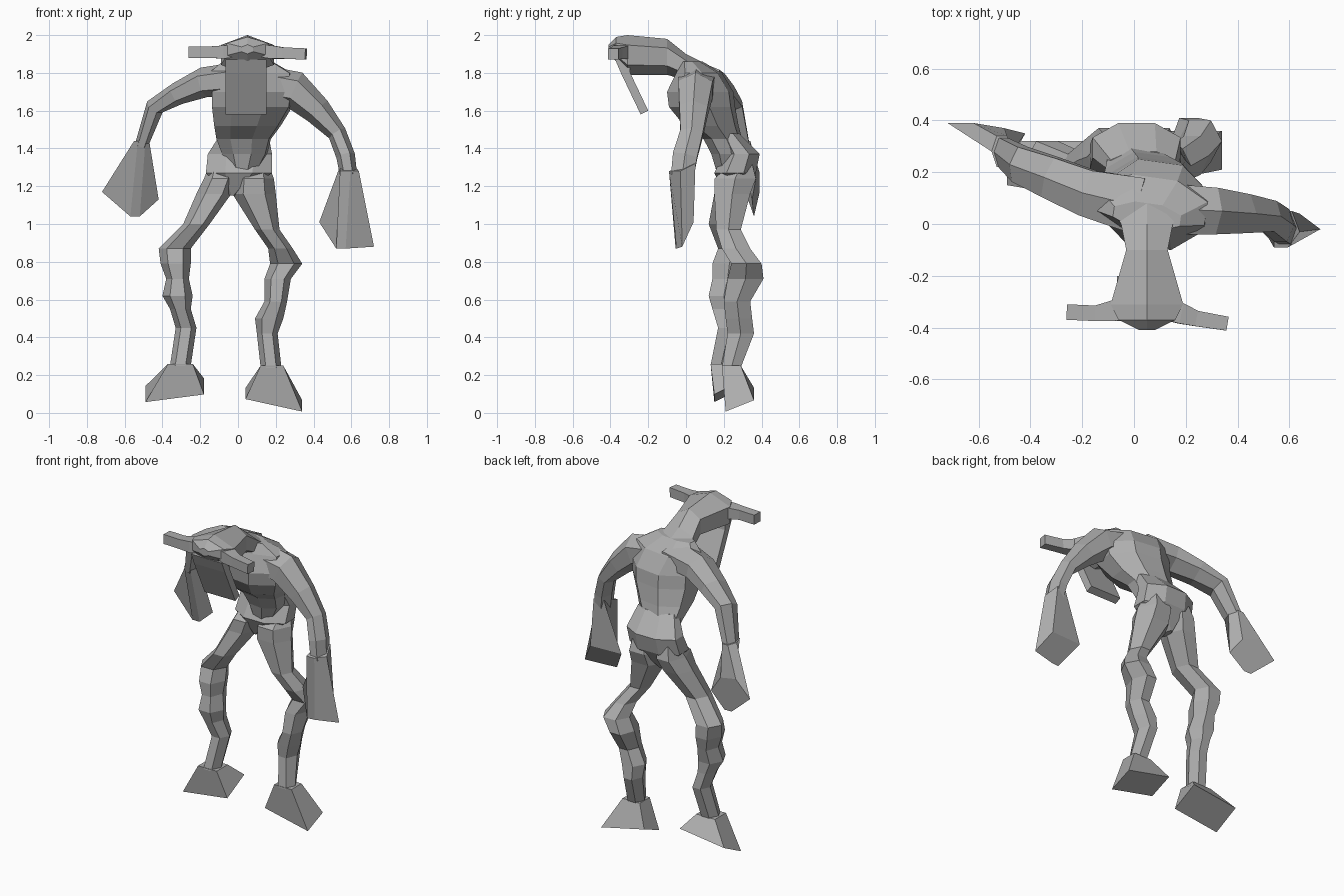
import bpy
import bmesh
from math import cos, sin, pi, radians
from mathutils import Vector

if "Cube" in bpy.data.objects:
    bpy.data.objects.remove(bpy.data.objects["Cube"], do_unlink=True)

GREY = (0.42, 0.42, 0.42, 1.0)
clay = bpy.data.materials.new("plain_grey")
clay.use_nodes = True
clay.diffuse_color = GREY
clay.node_tree.nodes["Principled BSDF"].inputs["Base Color"].default_value = GREY


def unit_ring(sides, point_front=False):
    """Regular polygon stretched to fill the square from -1 to 1."""
    start = -pi / 2 + (0 if point_front else pi / sides)
    angles = [start + 2 * pi * k / sides for k in range(sides)]
    xs, ys = [cos(a) for a in angles], [sin(a) for a in angles]

    def fill(values):
        low, high = min(values), max(values)
        return [2 * (v - low) / (high - low) - 1 for v in values]
    return list(zip(fill(xs), fill(ys)))


def level_ring(x0, x1, y0, y1, z, sides=6, twist=0, tilt=(0, 0), point_front=False):
    """Horizontal section given by its extents, optionally turned and sloped."""
    ring, t = [], radians(twist)
    for u, v in unit_ring(sides, point_front):
        px, py = u * (x1 - x0) / 2, v * (y1 - y0) / 2
        dx, dy = px * cos(t) - py * sin(t), px * sin(t) + py * cos(t)
        ring.append(Vector(((x0 + x1) / 2 + dx, (y0 + y1) / 2 + dy,
                            z + dx * tilt[0] + dy * tilt[1])))
    return ring


def upright_ring(x0, x1, z0, z1, y, sides=6):
    """Vertical section facing front, with a ridge at top and bottom."""
    flat = level_ring(x0, x1, z0, z1, y, sides, point_front=True)
    return [Vector((p.x, p.z, p.y)) for p in flat]


def path_rings(path, sides=6):
    """Sections square to a path of (x, y, z, half width, half depth)."""
    points = [Vector(p[:3]) for p in path]
    rings = []
    for i, (x, y, z, wide, deep) in enumerate(path):
        along = (points[min(i + 1, len(path) - 1)] - points[max(i - 1, 0)]).normalized()
        across = along.cross(Vector((0, 1, 0))).normalized()
        depth = across.cross(along)
        rings.append([points[i] + across * u * wide + depth * v * deep
                      for u, v in unit_ring(sides)])
    return rings


def skin(name, rings):
    """Closed flat-shaded solid through matching sections."""
    bm = bmesh.new()
    loops = [[bm.verts.new(p) for p in ring] for ring in rings]
    for a, b in zip(loops, loops[1:]):
        for k in range(len(a)):
            n = (k + 1) % len(a)
            bm.faces.new((a[k], a[n], b[n], b[k]))
    bm.faces.new(loops[0])
    bm.faces.new(loops[-1])
    bmesh.ops.recalc_face_normals(bm, faces=bm.faces)
    mesh = bpy.data.meshes.new(name)
    bm.to_mesh(mesh)
    bm.free()
    mesh.materials.append(clay)
    part = bpy.data.objects.new(name, mesh)
    bpy.context.collection.objects.link(part)
    return part


# Torso: hunched chest over a narrow waist, turned slightly
skin("torso", [level_ring(*s, sides=8, twist=-8) for s in (
    (-.03, .09, .17, .30, 1.26),
    (-.08, .15, .14, .32, 1.37),
    (-.11, .17, .10, .29, 1.45),
    (-.12, .22, .00, .27, 1.52),
    (-.13, .28, -.08, .25, 1.62),
    (-.13, .29, -.09, .24, 1.70),
    (-.15, .28, -.04, .18, 1.80),
    (-.08, .18, -.02, .08, 1.86))])

# Pelvis: lower back flaring to the hips, tapering down to the crotch
skin("pelvis", [level_ring(*s, sides=8) for s in (
    (-.09, .16, .17, .28, 1.48),
    (-.16, .18, .20, .39, 1.37),
    (-.17, .18, .15, .37, 1.27),
    (-.045, -.015, .21, .30, 1.15))])

# Legs: knobbly lofted columns
skin("left_leg", [level_ring(*s) for s in (
    (.03, .16, .24, .35, 1.32),
    (-.02, .19, .15, .37, 1.24),
    (-.03, .20, .15, .34, 1.16),
    (.09, .22, .16, .29, .97),
    (.16, .29, .19, .34, .87),
    (.17, .34, .24, .40, .79),
    (.14, .28, .22, .41, .71),
    (.14, .26, .20, .34, .59),
    (.09, .24, .21, .35, .50),
    (.10, .21, .22, .36, .42),
    (.12, .23, .19, .29, .24))])
skin("right_leg", [level_ring(*s) for s in (
    (-.15, -.02, .24, .35, 1.32),
    (-.18, -.01, .15, .37, 1.24),
    (-.22, -.035, .15, .34, 1.16),
    (-.29, -.15, .12, .27, 1.00),
    (-.42, -.25, .17, .32, .87),
    (-.41, -.25, .14, .32, .79),
    (-.38, -.26, .14, .30, .71),
    (-.40, -.24, .12, .28, .62),
    (-.36, -.25, .14, .28, .55),
    (-.33, -.22, .17, .29, .45),
    (-.36, -.25, .13, .24, .25))])

# Feet: flared blocks with sloping soles
skin("left_foot", [
    level_ring(.12, .24, .19, .29, .25, sides=4),
    level_ring(.04, .34, .21, .36, .07, sides=4, tilt=(-.22, .4))])
skin("right_foot", [
    level_ring(-.37, -.24, .13, .24, .26, sides=4),
    level_ring(-.49, -.18, .15, .32, .12, sides=4, tilt=(.13, .5))])

# Arms from the shoulder to the wrist
skin("left_arm", path_rings((
    (.08, .06, 1.75, .10, .10),
    (.30, .05, 1.71, .10, .09),
    (.42, .04, 1.60, .075, .075),
    (.525, .03, 1.48, .05, .06),
    (.57, -.005, 1.36, .05, .065),
    (.587, -.02, 1.25, .045, .06))))
skin("right_arm", path_rings((
    (.02, .07, 1.77, .09, .11),
    (-.18, .12, 1.75, .08, .09),
    (-.32, .18, 1.69, .06, .08),
    (-.44, .23, 1.62, .05, .07),
    (-.51, .28, 1.42, .035, .055))))

# Hands: mitts flaring to steep slanted ends
skin("left_hand", [
    [Vector(p) for p in ((.54, -.09, 1.28), (.595, -.09, 1.28), (.64, -.03, 1.28),
                         (.61, .05, 1.32), (.545, .04, 1.32))],
    [Vector(p) for p in ((.52, -.055, .87), (.57, -.05, .87), (.72, -.02, .88),
                         (.64, .04, 1.01), (.43, .03, 1.01))]])
skin("right_hand", [
    level_ring(-.55, -.47, .22, .34, 1.44),
    [Vector(p) for p in ((-.52, .36, 1.04), (-.42, .35, 1.13), (-.50, .37, 1.24),
                         (-.62, .39, 1.27), (-.72, .39, 1.17), (-.57, .36, 1.04))]])

# Head pushed forward on a thick neck
skin("head_and_neck", [upright_ring(*s) for s in (
    (-.10, .20, 1.70, 1.86, .08),
    (-.05, .15, 1.76, 1.90, .00),
    (-.03, .13, 1.79, 1.98, -.10),
    (-.09, .19, 1.79, 2.00, -.31),
    (-.06, .16, 1.86, 1.99, -.37),
    (.02, .08, 1.90, 1.95, -.41))])

# Long flat jaw hanging from the face
skin("jaw_plate", [
    level_ring(-.065, .15, -.375, -.30, 1.87, sides=4),
    level_ring(-.065, .15, -.345, -.295, 1.80, sides=4),
    level_ring(-.065, .15, -.24, -.20, 1.59, sides=4, tilt=(0, .5))])

# Side horns: square bars that thicken into the brow
for name, path in {
    "left_horn": ((.08, -.33, 1.92, .03, .03), (.18, -.345, 1.91, .035, .04),
                  (.24, -.365, 1.905, .03, .03), (.36, -.385, 1.90, .03, .027)),
    "right_horn": ((.02, -.33, 1.92, .03, .03), (-.08, -.335, 1.91, .035, .04),
                   (-.15, -.345, 1.91, .03, .03), (-.26, -.34, 1.91, .03, .03)),
}.items():
    skin(name, path_rings(path, sides=4))
